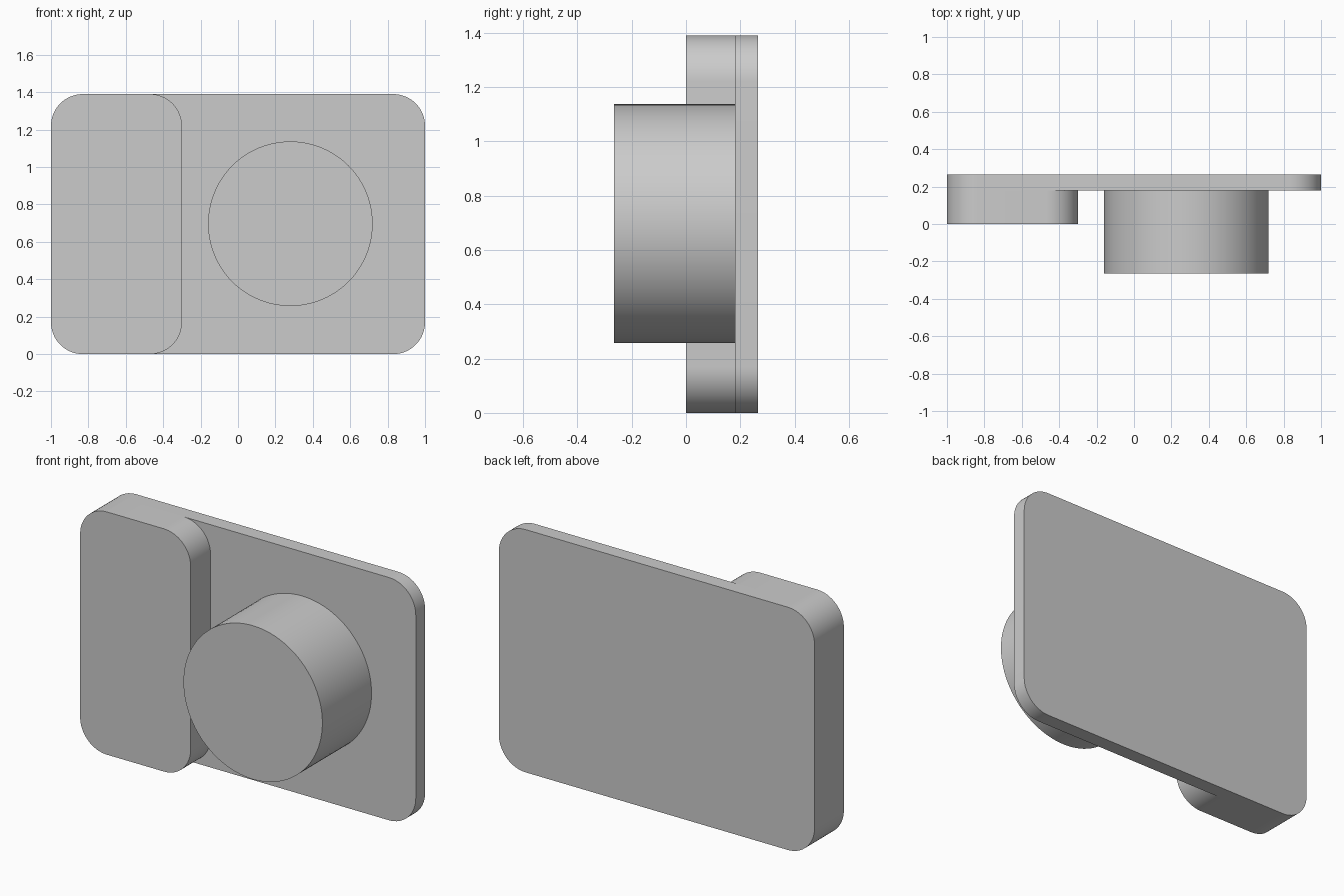
import bpy, bmesh
from math import sin, cos, pi, radians

cube = bpy.data.objects.get("Cube")
if cube:
    bpy.data.objects.remove(cube, do_unlink=True)

grey = bpy.data.materials.new("plain grey")
grey.use_nodes = True
colour = (0.6, 0.6, 0.6, 1)
grey.diffuse_color = colour
grey.node_tree.nodes["Principled BSDF"].inputs["Base Color"].default_value = colour

HEIGHT = 1.39
BACK, SEAM, GRIP_FRONT, LENS_FRONT = 0.265, 0.18, 0.0, -0.265
CORNER = 0.17


def rounded_rect(x0, x1, z0, z1, r, steps=16):
    """Outline of a rounded rectangle as (x, z) points."""
    centres = [(x1 - r, z1 - r), (x0 + r, z1 - r), (x0 + r, z0 + r), (x1 - r, z0 + r)]
    return [(cx + r * cos((q + i / steps) * pi / 2), cz + r * sin((q + i / steps) * pi / 2))
            for q, (cx, cz) in enumerate(centres) for i in range(steps + 1)]


def circle(cx, cz, r, sides=96):
    return [(cx + r * cos(2 * pi * i / sides), cz + r * sin(2 * pi * i / sides))
            for i in range(sides)]


def extrude_outline(name, outline, front, back):
    """Closed solid made by extruding an outline along y."""
    bm = bmesh.new()
    face = bm.faces.new([bm.verts.new((x, front, z)) for x, z in outline])
    new = bmesh.ops.extrude_face_region(bm, geom=[face], use_keep_orig=True)["geom"]
    moved = [v for v in new if isinstance(v, bmesh.types.BMVert)]
    bmesh.ops.translate(bm, verts=moved, vec=(0, back - front, 0))
    bmesh.ops.recalc_face_normals(bm, faces=bm.faces)
    mesh = bpy.data.meshes.new(name)
    bm.to_mesh(mesh)
    bm.free()
    mesh.materials.append(grey)
    obj = bpy.data.objects.new(name, mesh)
    bpy.context.collection.objects.link(obj)
    bpy.ops.object.select_all(action="DESELECT")
    obj.select_set(True)
    bpy.context.view_layer.objects.active = obj
    bpy.ops.object.shade_smooth_by_angle(angle=radians(30))
    return obj


# Thin back plate, raised side grip and round front barrel
extrude_outline("back_plate", rounded_rect(-1, 1, 0, HEIGHT, CORNER), SEAM, BACK)
extrude_outline("side_grip", rounded_rect(-1, -0.3, 0, HEIGHT, CORNER), GRIP_FRONT, SEAM)
extrude_outline("front_barrel", circle(0.28, 0.697, 0.44), LENS_FRONT, SEAM)
